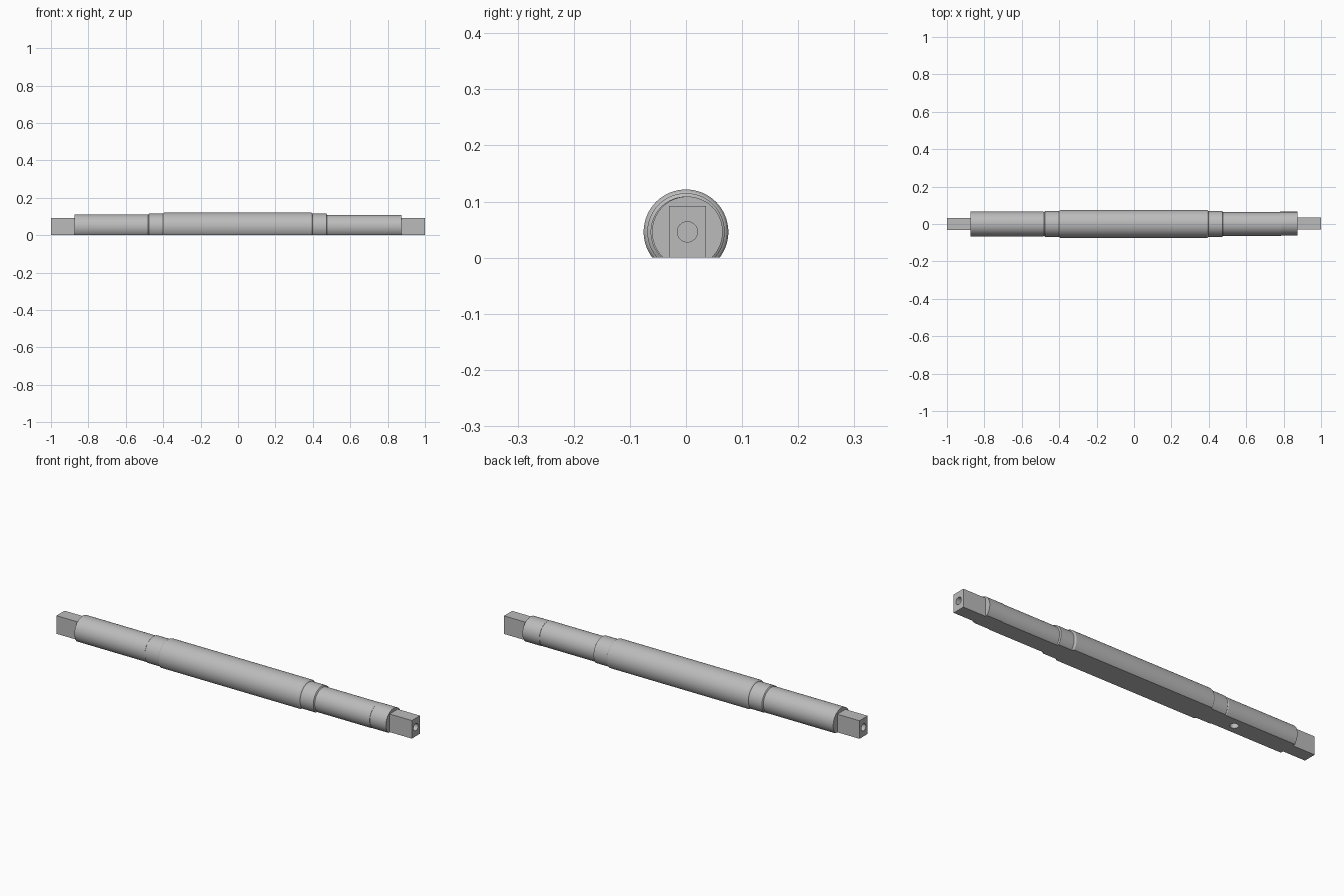
import bpy, bmesh, math
from mathutils import Matrix, Vector

cube = bpy.data.objects.get("Cube")
if cube:
    bpy.data.objects.remove(cube)

AXIS_Z = 0.046

steel = bpy.data.materials.new("grey steel")
steel.use_nodes = True
steel.diffuse_color = (0.5, 0.5, 0.5, 1)
steel.node_tree.nodes["Principled BSDF"].inputs["Base Color"].default_value = (0.5, 0.5, 0.5, 1)


def make_object(name, bm):
    bmesh.ops.recalc_face_normals(bm, faces=bm.faces)
    mesh = bpy.data.meshes.new(name)
    bm.to_mesh(mesh)
    bm.free()
    mesh.materials.append(steel)
    obj = bpy.data.objects.new(name, mesh)
    bpy.context.collection.objects.link(obj)
    return obj


def turned_part(name, profile, y=0.0, sides=96):
    """Lathe (x, radius) points about the shaft axis, then mill the underside flat."""
    bm = bmesh.new()
    rings = []
    for x, r in profile:
        rings.append([bm.verts.new((x, y + r * math.sin(a), AXIS_Z + r * math.cos(a)))
                      for a in (2 * math.pi * i / sides for i in range(sides))])
    for a, b in zip(rings, rings[1:]):
        for i in range(sides):
            j = (i + 1) % sides
            bm.faces.new((a[i], a[j], b[j], b[i]))
    bm.faces.new(rings[0])
    bm.faces.new(rings[-1])
    cut = bmesh.ops.bisect_plane(bm, geom=bm.verts[:] + bm.edges[:] + bm.faces[:],
                                 plane_co=(0, 0, 0), plane_no=(0, 0, -1), clear_outer=True)
    edges = [e for e in cut["geom_cut"] if isinstance(e, bmesh.types.BMEdge)]
    bmesh.ops.contextual_create(bm, geom=edges)
    return make_object(name, bm)


def block(name, x0, x1, y, half_width, height):
    bm = bmesh.new()
    bmesh.ops.create_cube(bm, size=1)
    bmesh.ops.scale(bm, vec=(x1 - x0, 2 * half_width, height), verts=bm.verts)
    bmesh.ops.translate(bm, vec=((x0 + x1) / 2, y, height / 2), verts=bm.verts)
    return make_object(name, bm)


def drill(target, name, centre, radius, depth, axis):
    """Cut a blind round hole centred on a surface point."""
    bm = bmesh.new()
    turn = Vector((0, 0, 1)).rotation_difference(Vector(axis)).to_matrix().to_4x4()
    bmesh.ops.create_cone(bm, cap_ends=True, segments=40, radius1=radius, radius2=radius,
                          depth=2 * depth, matrix=Matrix.Translation(centre) @ turn)
    cutter = make_object(name, bm)
    cutter.hide_render = True
    cutter.hide_set(True)
    cutter.display_type = 'WIRE'
    mod = target.modifiers.new(name, 'BOOLEAN')
    mod.operation = 'DIFFERENCE'
    mod.solver = 'EXACT'
    mod.object = cutter


# Stepped shaft: left journal, left collar, thick middle, right collar, right journal
shaft = turned_part("shaft", [
    (-0.875, 0.066), (-0.484, 0.066), (-0.48, 0.064), (-0.476, 0.069),
    (-0.4, 0.069), (-0.398, 0.072), (-0.392, 0.0755),
    (0.39, 0.0755), (0.396, 0.072), (0.398, 0.069),
    (0.472, 0.069), (0.476, 0.063), (0.785, 0.063)])
tip = turned_part("right_journal_tip", [(0.78, 0.063), (0.875, 0.063)], y=0.0025)

# Square drive ends with centre holes
left_end = block("left_square_end", -1, -0.87, 0, 0.033, 0.092)
right_end = block("right_square_end", 0.87, 1, 0.0025, 0.033, 0.092)
drill(left_end, "left_centre_hole_cutter", (-1, 0, AXIS_Z), 0.018, 0.08, (1, 0, 0))
drill(right_end, "right_centre_hole_cutter", (1, 0.0025, AXIS_Z), 0.018, 0.08, (1, 0, 0))

# Round hole in the flat underside
drill(shaft, "underside_hole_cutter", (-0.57, 0, 0), 0.02, 0.05, (0, 0, 1))

# Smooth shading with sharp steps
bpy.ops.object.select_all(action='DESELECT')
for obj in (shaft, tip, left_end, right_end):
    obj.select_set(True)
bpy.context.view_layer.objects.active = shaft
bpy.ops.object.shade_smooth_by_angle(angle=math.radians(25))
